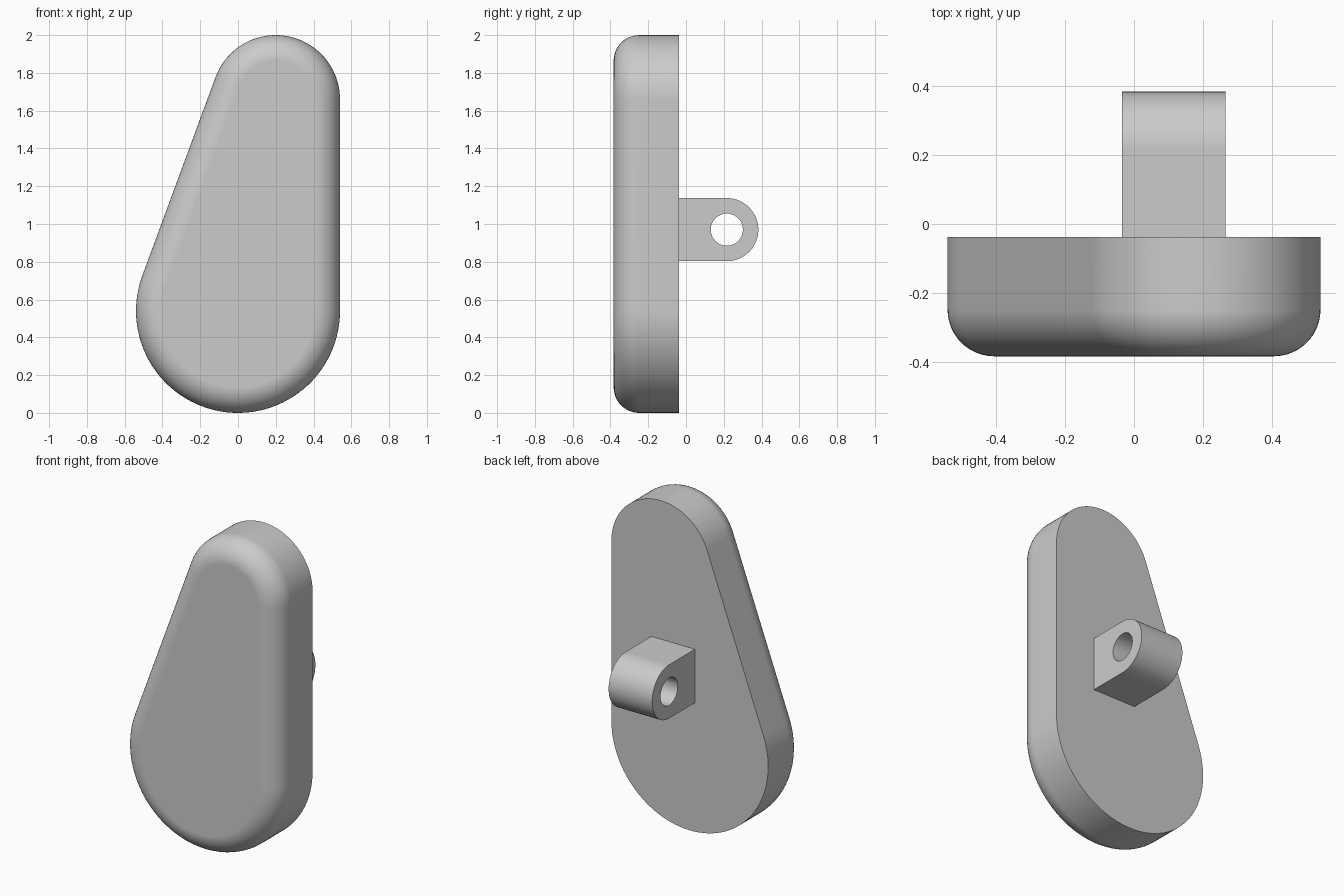
import bpy, bmesh
from math import sin, cos, pi, atan2, radians
from mathutils import Vector

cube = bpy.data.objects.get("Cube")
if cube:
    bpy.data.objects.remove(cube, do_unlink=True)

grey = bpy.data.materials.new("plain grey")
grey.use_nodes = True
grey.diffuse_color = (0.6, 0.6, 0.6, 1)
grey.node_tree.nodes["Principled BSDF"].inputs["Base Color"].default_value = (0.6, 0.6, 0.6, 1)


def finish(bm, name):
    """Turn a bmesh into a smooth-shaded object with crisp edges."""
    bmesh.ops.recalc_face_normals(bm, faces=bm.faces)
    mesh = bpy.data.meshes.new(name)
    bm.to_mesh(mesh)
    bm.free()
    mesh.materials.append(grey)
    obj = bpy.data.objects.new(name, mesh)
    bpy.context.collection.objects.link(obj)
    bpy.ops.object.select_all(action='DESELECT')
    obj.select_set(True)
    bpy.context.view_layer.objects.active = obj
    bpy.ops.object.shade_smooth_by_angle(angle=radians(30))
    weighted = obj.modifiers.new("flat face normals", 'WEIGHTED_NORMAL')
    weighted.keep_sharp = True
    return obj


def arc(centre, radius, start, end, steps):
    """Points along an arc, both ends included."""
    return [(centre[0] + radius * cos(start + (end - start) * i / steps),
             centre[1] + radius * sin(start + (end - start) * i / steps))
            for i in range(steps + 1)]


# Body: two circles joined by tangents, with a rounded front rim
LOW, LOW_R = Vector((0, 0.54)), 0.54
HIGH, HIGH_R = Vector((0.2, 1.66)), 0.34
FRONT, BACK, FILLET = -0.383, -0.037, 0.135
axis = HIGH - LOW
left_tangent = 2 * atan2(axis.y, axis.x)


def body_outline(inset):
    top = arc(HIGH, HIGH_R - inset, 0, left_tangent, 40)
    bottom = arc(LOW, LOW_R - inset, left_tangent, 2 * pi, 56)
    return top + bottom


bm = bmesh.new()
levels = [(0, BACK)]
for inset, depth in arc((FILLET, FILLET), FILLET, pi, 1.5 * pi, 12):
    levels.append((inset, FRONT + depth))
rings = [[bm.verts.new((x, y, z)) for x, z in body_outline(inset)] for inset, y in levels]
for near, far in zip(rings, rings[1:]):
    for i in range(len(near)):
        j = (i + 1) % len(near)
        bm.faces.new((near[i], near[j], far[j], far[i]))
bm.faces.new(rings[0])
bm.faces.new(rings[-1])
finish(bm, "body")

# Rear lug: round-ended block with a cross hole
PIVOT, LUG_R, HOLE_R = (0.216, 0.97), 0.167, 0.085
LUG_X, LUG_WIDTH = -0.035, 0.3
outer = arc(PIVOT, LUG_R, -pi / 2, pi / 2, 40)
outer += [(BACK, PIVOT[1] + LUG_R), (BACK, PIVOT[1] - LUG_R)]
hole = arc(PIVOT, HOLE_R, 0, 2 * pi, 48)[:-1]

bm = bmesh.new()
edges = []
for loop in (outer, hole):
    verts = [bm.verts.new((LUG_X, y, z)) for y, z in loop]
    edges += [bm.edges.new((verts[i - 1], verts[i])) for i in range(len(verts))]
bmesh.ops.triangle_fill(bm, edges=edges, use_beauty=True, normal=(1, 0, 0))
extruded = bmesh.ops.extrude_face_region(bm, geom=bm.faces[:], use_keep_orig=True)
moved = [v for v in extruded["geom"] if isinstance(v, bmesh.types.BMVert)]
bmesh.ops.translate(bm, verts=moved, vec=(LUG_WIDTH, 0, 0))
finish(bm, "rear_lug")
